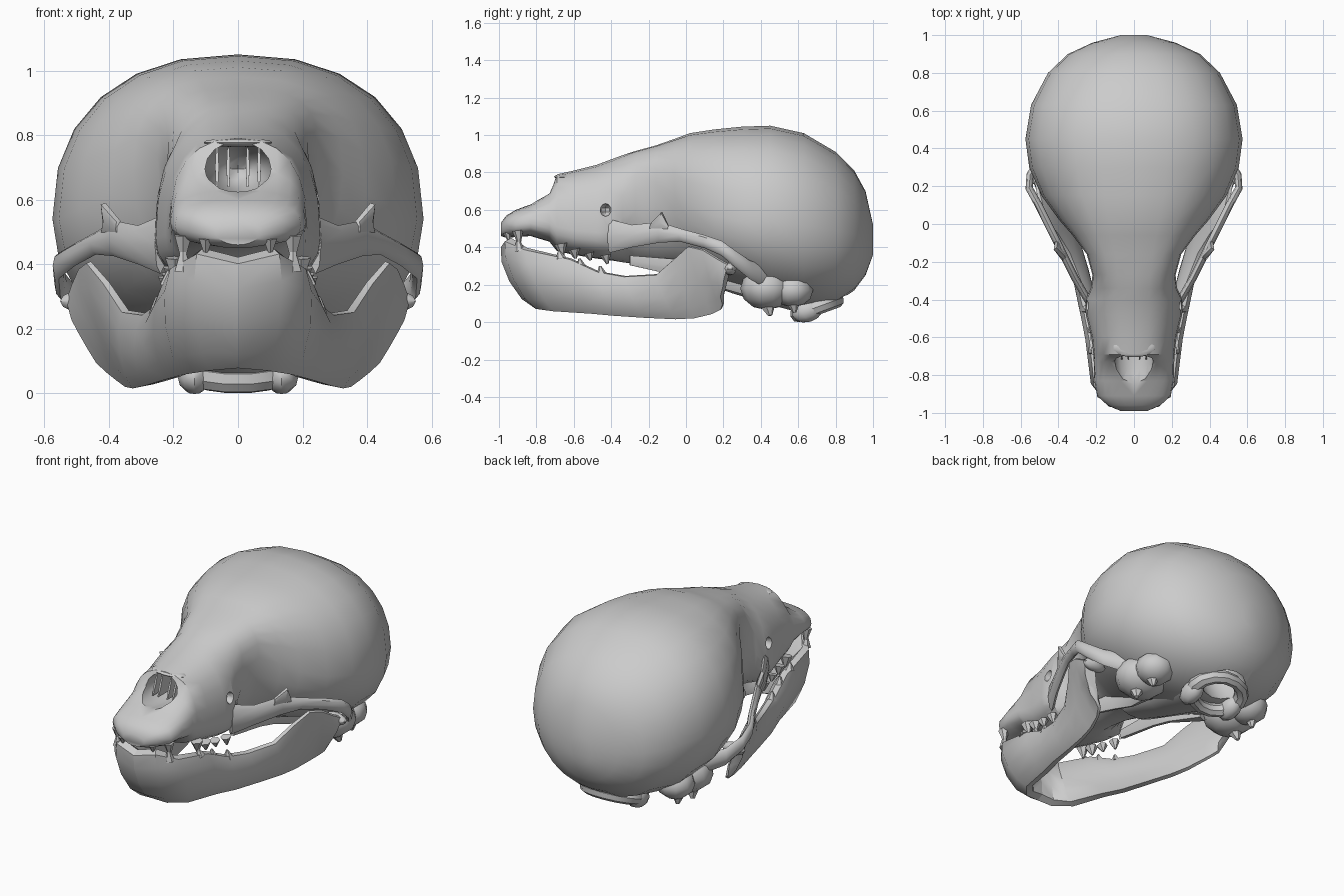
import bpy, bmesh, math
from mathutils import Vector, Matrix

if "Cube" in bpy.data.objects:
    bpy.data.objects.remove(bpy.data.objects["Cube"])


def smooth(ob, angle=40):
    bpy.ops.object.select_all(action='DESELECT')
    ob.select_set(True)
    bpy.context.view_layer.objects.active = ob
    bpy.ops.object.shade_smooth_by_angle(angle=math.radians(angle))


def finish(name, bm, mirror=False):
    bmesh.ops.recalc_face_normals(bm, faces=bm.faces)
    me = bpy.data.meshes.new(name)
    bm.to_mesh(me)
    bm.free()
    ob = bpy.data.objects.new(name, me)
    bpy.context.collection.objects.link(ob)
    smooth(ob)
    if mirror:
        ob.modifiers.new("Mirror", 'MIRROR')
    return ob


def loft(name, rings, mirror=False):
    bm = bmesh.new()
    rows = [[bm.verts.new(p) for p in r] for r in rings]
    n = len(rows[0])
    for a, b in zip(rows, rows[1:]):
        for i in range(n):
            bm.faces.new((a[i], a[(i + 1) % n], b[(i + 1) % n], b[i]))
    bm.faces.new(rows[0])
    bm.faces.new(rows[-1])
    return finish(name, bm, mirror)


def blade(name, stations, n=10, mirror=True):
    """Sweep of oval sections, each given by lower point, upper point, half thickness."""
    low = [Vector(s[0:3]) for s in stations]
    top = [Vector(s[3:6]) for s in stations]
    mid = [(a + b) / 2 for a, b in zip(low, top)]
    rings = []
    for i, s in enumerate(stations):
        tan = mid[min(i + 1, len(mid) - 1)] - mid[max(i - 1, 0)]
        if mid[i].x == 0:
            tan = Vector((1, 0, 0))
        up = (top[i] - low[i]) / 2
        side = tan.cross(up).normalized() * s[6]
        rings.append([mid[i] + up * math.sin(k * 2 * math.pi / n)
                      + side * math.cos(k * 2 * math.pi / n) for k in range(n)])
    return loft(name, rings, mirror)


def ball(name, c, r, mirror=False, tilt=0, seg=14):
    bm = bmesh.new()
    m = Matrix.Translation(c) @ Matrix.Rotation(tilt, 4, 'X') @ Matrix.Diagonal((*r, 1))
    bmesh.ops.create_uvsphere(bm, u_segments=seg, v_segments=seg // 2 + 1, radius=1, matrix=m)
    return finish(name, bm, mirror)


def spike(name, base, tip, r, mirror=True):
    bm = bmesh.new()
    a, b = Vector(base), Vector(tip)
    rot = (b - a).to_track_quat('Z', 'Y').to_matrix().to_4x4()
    bmesh.ops.create_cone(bm, cap_ends=True, segments=6, radius1=r, radius2=r * .2,
                          depth=(b - a).length, matrix=Matrix.Translation((a + b) / 2) @ rot)
    return finish(name, bm, mirror)


def cut(target, cutter):
    mod = target.modifiers.new("Cut", 'BOOLEAN')
    mod.object = cutter
    mod.operation = 'DIFFERENCE'
    mod.solver = 'EXACT'
    bpy.context.view_layer.objects.active = target
    bpy.ops.object.modifier_apply(modifier=mod.name)
    bpy.data.objects.remove(cutter)


# Braincase and snout: y, half width, top, bottom, height of widest point, squareness
sections = [
    (1.0, .07, .52, .36, .45, 2), (.96, .22, .70, .25, .46, 2),
    (.9, .35, .81, .17, .47, 2.1), (.8, .455, .91, .10, .49, 2.2),
    (.63, .545, 1.01, .07, .52, 2.25), (.45, .575, 1.05, .10, .54, 2.3),
    (.3, .555, 1.045, .17, .54, 2.3), (.15, .49, 1.03, .22, .57, 2.4),
    (.02, .395, 1.01, .27, .62, 2.5), (-.06, .325, .98, .29, .68, 2.7),
    (-.16, .25, .945, .3, .74, 2.9), (-.27, .22, .915, .31, .70, 2.9),
    (-.34, .228, .892, .32, .56, 2.6), (-.40, .258, .87, .33, .48, 2.4),
    (-.48, .255, .84, .34, .48, 2.4), (-.6, .225, .81, .36, .49, 2.4),
    (-.69, .215, .79, .38, .51, 2.4), (-.73, .213, .70, .43, .53, 2.5),
    (-.83, .21, .63, .46, .53, 2.5), (-.91, .195, .60, .455, .52, 2.5),
    (-.96, .14, .57, .45, .52, 2.3), (-.99, .07, .53, .46, .5, 2)]


def section(y, w, zt, zb, zw, e, n=24):
    pts = []
    for k in range(n):
        c, s = math.cos(k * 2 * math.pi / n), math.sin(k * 2 * math.pi / n)
        h = zt - zw if s > 0 else zw - zb
        e2 = 2.05 if s < 0 and y > -.35 else e    # braincase narrows evenly to its base
        pts.append((w * math.copysign(abs(c) ** (2 / e2), c), y,
                    zw + h * math.copysign(abs(s) ** (2 / e2), s)))
    return pts


skull = loft("cranium", [section(*s) for s in sections])
# Openings: brain cavity, foramen at the back of the base, nose, small face holes
cut(skull, ball("cavity_cutter", (0, .45, .59), (.46, .44, .38), seg=20))
cut(skull, ball("foramen_cutter", (0, .74, .15), (.13, .11, .30), tilt=.5))
cut(skull, ball("nose_cutter", (0, -.69, .695), (.105, .3, .085)))
for sx in (-1, 1):
    cut(skull, ball("face_hole_cutter", (sx * .25, -.43, .60), (.05, .03, .035), seg=8))
smooth(skull)

# Overhanging nasal tip and thin bones inside the nose
ball("nasal_tip", (0, -.655, .777), (.11, .05, .014))
for x in (.03, .065):
    blade("nasal_scroll", [(x, -.72, .63, x, -.67, .77, .006),
                           (x, -.5, .63, x, -.5, .76, .006)], n=6)

# Cheek arch
arch = [(.24, -.41, .46, .09), (.31, -.29, .46, .06), (.385, -.14, .48, .055),
        (.44, -.03, .465, .035), (.505, .10, .43, .035), (.555, .19, .395, .04),
        (.55, .26, .34, .045), (.50, .34, .28, .05), (.40, .43, .24, .06)]
blade("cheek_arch", [(x, y, z - h, x, y, z + h, .02) for x, y, z, h in arch], n=8)
blade("orbit_process", [(.36, -.19, .48, .37, -.18, .535, .018),
                        (.385, -.14, .48, .42, -.13, .595, .018),
                        (.41, -.09, .48, .41, -.09, .51, .015)], n=6)

# Lower jaw: one half swept from the chin to the joint, mirrored
blade("lower_jaw", [
    (0, -.79, .08, 0, -.975, .42, .07), (.08, -.78, .07, .12, -.955, .45, .07),
    (.15, -.70, .055, .195, -.86, .40, .06), (.20, -.50, .04, .22, -.62, .345, .055),
    (.24, -.38, .03, .25, -.47, .275, .05), (.275, -.22, .02, .285, -.33, .25, .045),
    (.315, -.05, .012, .35, -.16, .26, .038), (.34, .05, .015, .41, -.06, .35, .032),
    (.37, .14, .035, .465, .01, .415, .026), (.40, .19, .06, .49, .09, .395, .026),
    (.43, .20, .09, .51, .17, .345, .028), (.46, .20, .16, .52, .23, .31, .03)])
ball("jaw_joint", (.48, .235, .285), (.075, .035, .035), True, seg=10)

# Base of the braincase: foramen rim, ear capsules, basal bone, palate wings
bpy.ops.mesh.primitive_torus_add(major_segments=14, minor_segments=8, major_radius=.15,
                                 minor_radius=.042, location=(0, .70, .08),
                                 rotation=(.35, 0, 0))
rim = bpy.context.object
rim.name = "foramen_rim"
rim.scale = (1, .8, 1)
smooth(rim)
ball("occipital_condyle", (.135, .65, .06), (.055, .085, .06), True, .3, 10)
basal = ((.60, .05, .16, .16), (.45, .09, .22, .15), (.25, .15, .28, .12), (0, .24, .34, .12))
blade("basal_bone", [(.0001, y, a, .0001, y, b, t) for y, a, b, t in basal], mirror=False)
ball("ear_capsule", (.31, .43, .18), (.15, .14, .115), True, seg=10)
ball("mastoid", (.33, .57, .17), (.11, .11, .09), True, seg=10)
spike("ear_base_process", (.34, .43, .12), (.36, .45, .035), .06)
spike("mastoid_process", (.35, .57, .13), (.35, .58, .05), .05)
blade("palate_wing", [(.17, -.30, .30, .17, -.30, .36, .02), (.14, 0, .23, .15, 0, .34, .015),
                      (.13, .14, .19, .15, .14, .30, .015),
                      (.18, .36, .13, .20, .36, .24, .04)], n=6)

# Teeth
for x, y, z, d, r in ((.10, -.955, .48, .05, .024), (.17, -.90, .49, .08, .03),
                      (.195, -.67, .42, .07, .035), (.20, -.60, .39, .05, .035),
                      (.21, -.52, .37, .04, .03), (.22, -.43, .36, .05, .03)):
    spike("upper_tooth", (x, y, z), (x, y + .01, z - d), r)
for x, y, z, d, r in ((.17, -.89, .38, .07, .03), (.215, -.67, .34, .04, .03),
                      (.225, -.56, .29, .05, .03), (.25, -.45, .25, .05, .03)):
    spike("lower_tooth", (x, y, z), (x, y - .01, z + d), r)
